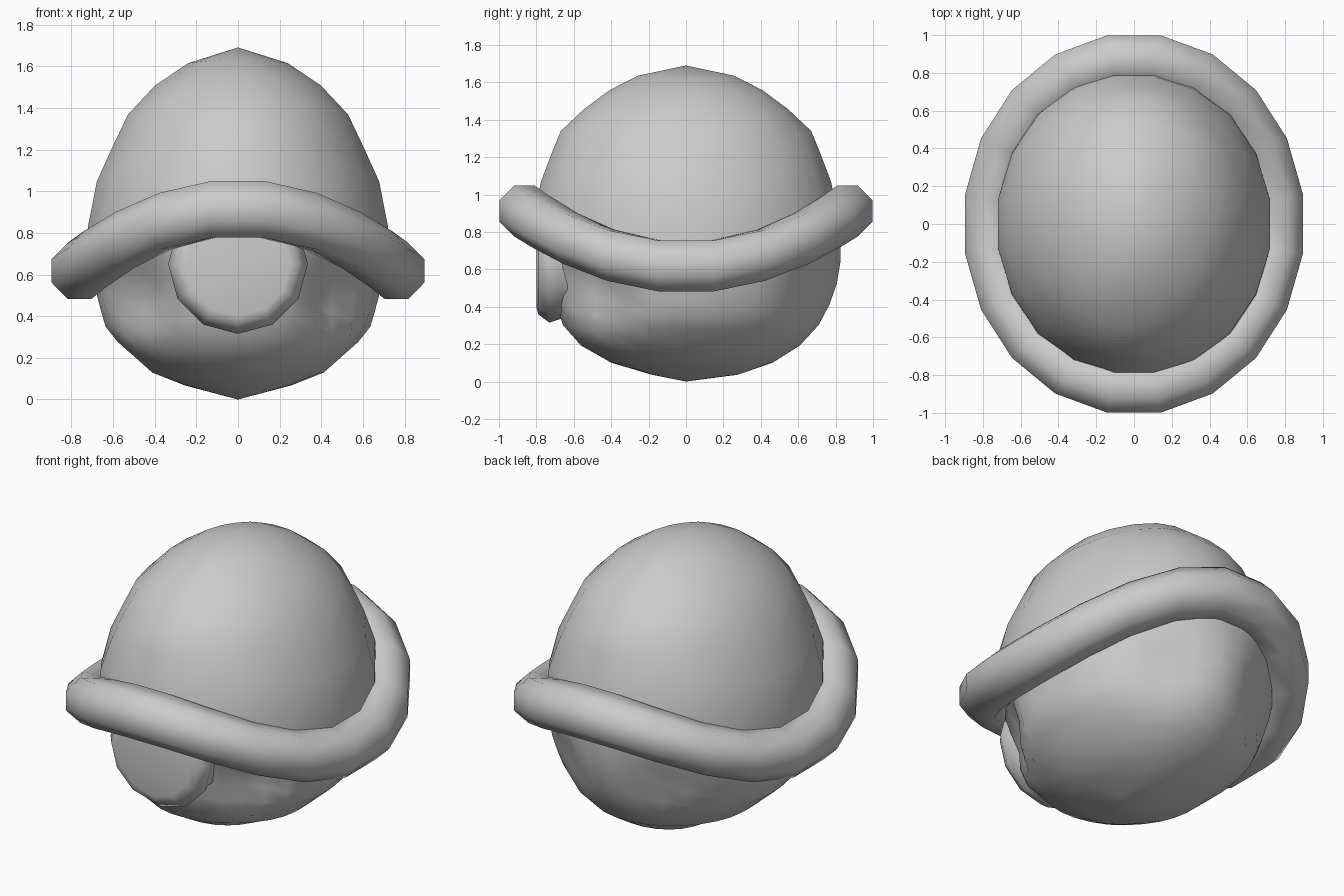
import bpy
import bmesh
from math import sin, cos, pi, radians
from mathutils import Vector

cube = bpy.data.objects.get("Cube")
if cube:
    bpy.data.objects.remove(cube)

grey = bpy.data.materials.new("plain grey")
grey.use_nodes = True
grey.diffuse_color = (0.6, 0.6, 0.6, 1)
grey.node_tree.nodes["Principled BSDF"].inputs["Base Color"].default_value = (0.6, 0.6, 0.6, 1)


def skin(name, rings, cap_start=None, cap_end=None, loop=False, angle=60):
    """Join closed rings of points into one smooth surface, with optional end points."""
    bm = bmesh.new()
    rows = [[bm.verts.new(p) for p in ring] for ring in rings]
    n = len(rows[0])
    pairs = list(zip(rows, rows[1:])) + ([(rows[-1], rows[0])] if loop else [])
    for a, b in pairs:
        for i in range(n):
            j = (i + 1) % n
            bm.faces.new((a[i], a[j], b[j], b[i]))
    for row, tip in ((rows[0], cap_start), (rows[-1], cap_end)):
        if tip is not None:
            v = bm.verts.new(tip)
            for i in range(n):
                bm.faces.new((row[i], row[(i + 1) % n], v))
    bmesh.ops.recalc_face_normals(bm, faces=bm.faces)
    mesh = bpy.data.meshes.new(name)
    bm.to_mesh(mesh)
    bm.free()
    mesh.materials.append(grey)
    obj = bpy.data.objects.new(name, mesh)
    bpy.context.collection.objects.link(obj)
    bpy.ops.object.select_all(action='DESELECT')
    obj.select_set(True)
    bpy.context.view_layer.objects.active = obj
    bpy.ops.object.shade_smooth_by_angle(angle=radians(angle))
    return obj


def width(table, z):
    """Half width at height z, read from (height, half width) pairs."""
    if z <= table[0][0]:
        return table[0][1]
    for (z0, w0), (z1, w1) in zip(table, table[1:]):
        if z <= z1:
            return w0 + (w1 - w0) * (z - z0) / (z1 - z0)
    return table[-1][1]


def rim_height(t):
    return 0.61 + 0.31 * sin(t) ** 2


def angles(n):
    return [2 * pi * (i + 0.5) / n for i in range(n)]


# Saddle-shaped rim: an eight-sided tube swept round an oval
rim = []
for t in angles(20):
    centre = Vector((0.77 * cos(t), 0.875 * sin(t), rim_height(t)))
    out = Vector((cos(t) / 0.77, sin(t) / 0.875, 0)).normalized()
    rim.append([centre + 0.147 * (out * cos(a) + Vector((0, 0, sin(a)))) for a in angles(8)])
skin("shell_rim", rim, loop=True)

# Upper dome
DOME_X = [(0.6, 0.73), (0.82, 0.73), (0.98, 0.715), (1.13, 0.65), (1.42, 0.51), (1.6, 0.29), (1.69, 0)]
DOME_Y = [(0.6, 0.83), (0.98, 0.815), (1.13, 0.765), (1.37, 0.665), (1.55, 0.43), (1.645, 0.24), (1.69, 0)]
dome = []
for h in (0, 0.2, 0.4, 0.55, 0.7, 0.83, 0.93):
    ring = []
    for t in angles(20):
        z = rim_height(t) + (1.69 - rim_height(t)) * h
        ring.append((width(DOME_X, z) * cos(t), width(DOME_Y, z) * sin(t), z))
    dome.append(ring)
skin("shell_dome", dome, cap_end=(0, 0, 1.69))

# Rounded belly, with hollows beside the neck and at the back
BELLY_X = [(0, 0), (0.1, 0.38), (0.32, 0.63), (0.49, 0.68), (0.7, 0.72)]
BELLY_BACK = [(0, 0), (0.02, 0.22), (0.08, 0.43), (0.18, 0.6), (0.31, 0.72), (0.47, 0.8), (0.63, 0.83)]
BELLY_FRONT = [(0, 0), (0.04, 0.2), (0.1, 0.4), (0.18, 0.55), (0.26, 0.64), (0.34, 0.68), (0.6, 0.74), (0.8, 0.8)]
HOLLOWS = [(Vector((0.5, -0.5, 0.5)), 0.26, 0.1), (Vector((0.33, 0.7, 0.5)), 0.24, 0.06)]


def belly_point(t, h):
    z = rim_height(t) * h
    depth = BELLY_BACK if sin(t) > 0 else BELLY_FRONT
    p = Vector((width(BELLY_X, z) * cos(t), width(depth, z) * sin(t), z))
    for centre, radius, push in HOLLOWS:
        d = (Vector((abs(p.x), p.y, p.z)) - centre).length / radius
        if d < 1:
            p -= Vector((p.x, p.y, 0)).normalized() * push * (1 - d * d)
    return p


belly = [[belly_point(t, h) for t in angles(32)] for h in (1, 0.85, 0.7, 0.57, 0.45, 0.33, 0.21, 0.11, 0.04)]
skin("belly", belly, cap_end=(0, 0, 0))

# Round neck plug with a softened edge
plug = [[(r * cos(a), y, 0.65 + r * sin(a)) for a in (i * pi / 6 for i in range(12))]
        for y, r in ((-0.5, 0.31), (-0.67, 0.315), (-0.73, 0.335), (-0.79, 0.29), (-0.8, 0.25))]
skin("neck_plug", plug, cap_end=(0, -0.8, 0.65), angle=70)
